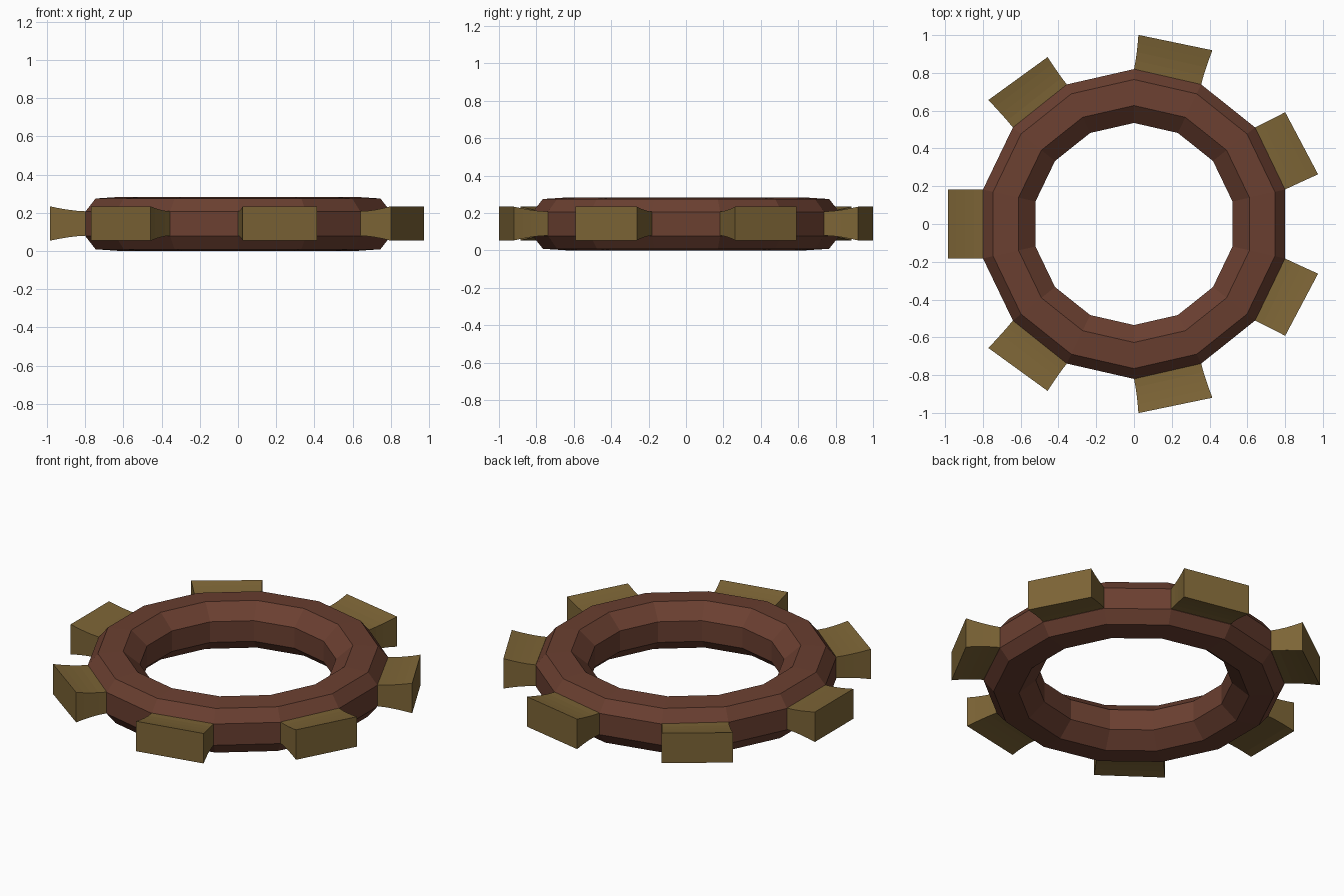
import bpy
import bmesh
from math import pi, cos, sin
from mathutils import Vector

if "Cube" in bpy.data.objects:
    bpy.data.objects.remove(bpy.data.objects["Cube"], do_unlink=True)

SIDES = 14
STEP = 2 * pi / SIDES
MID_Z = 0.142
RADIUS = 0.82
TIP = 0.985


def material(name, colour):
    mat = bpy.data.materials.new(name)
    mat.use_nodes = True
    mat.diffuse_color = colour
    mat.node_tree.nodes["Principled BSDF"].inputs["Base Color"].default_value = colour
    return mat


def finish(bm, name, mat):
    bmesh.ops.recalc_face_normals(bm, faces=bm.faces[:])
    mesh = bpy.data.meshes.new(name)
    bm.to_mesh(mesh)
    bm.free()
    mesh.materials.append(mat)
    obj = bpy.data.objects.new(name, mesh)
    bpy.context.collection.objects.link(obj)
    return obj


def bridge(bm, a, b):
    for i in range(len(a)):
        j = (i + 1) % len(a)
        bm.faces.new((a[i], a[j], b[j], b[i]))


red_brown = material("red brown", (0.145, 0.05, 0.03, 1))
brass = material("dull brass", (0.205, 0.13, 0.037, 1))

# Ring: a chamfered section, mirrored about mid height, swept round 14 sides
upper = [(RADIUS, 0.064), (0.765, 0.133), (0.627, 0.142), (0.535, 0.062)]
section = upper + [(r, -h) for r, h in reversed(upper)]
bm = bmesh.new()
loops = []
for k in range(SIDES):
    a = pi / 2 + k * STEP
    loops.append([bm.verts.new((r * cos(a), r * sin(a), MID_Z + h)) for r, h in section])
for k in range(SIDES):
    bridge(bm, loops[k], loops[(k + 1) % SIDES])
finish(bm, "ring", red_brown)

# Teeth: flared blocks growing from every other outer face of the ring
half_edge = RADIUS * sin(STEP / 2)
base = RADIUS * cos(STEP / 2)
SLICES = 4
for n in range(SIDES // 2):
    angle = pi + n * 2 * STEP
    out = Vector((cos(angle), sin(angle), 0))
    side = Vector((-sin(angle), cos(angle), 0))
    bm = bmesh.new()
    previous = None
    for s in range(SLICES + 1):
        t = s / SLICES
        flare = t ** 1.6
        half_height = 0.064 + 0.026 * flare
        across = side * half_edge
        across.x *= 1 + 0.1 * flare
        centre = out * (base + (TIP - base) * t) + Vector((0, 0, MID_Z + 0.002))
        loop = [bm.verts.new(centre + across * u + Vector((0, 0, v * half_height)))
                for u, v in ((-1, -1), (1, -1), (1, 1), (-1, 1))]
        if previous:
            bridge(bm, previous, loop)
        else:
            bm.faces.new(loop)
        previous = loop
    bm.faces.new(previous)
    finish(bm, f"tooth_{n + 1}", brass)
